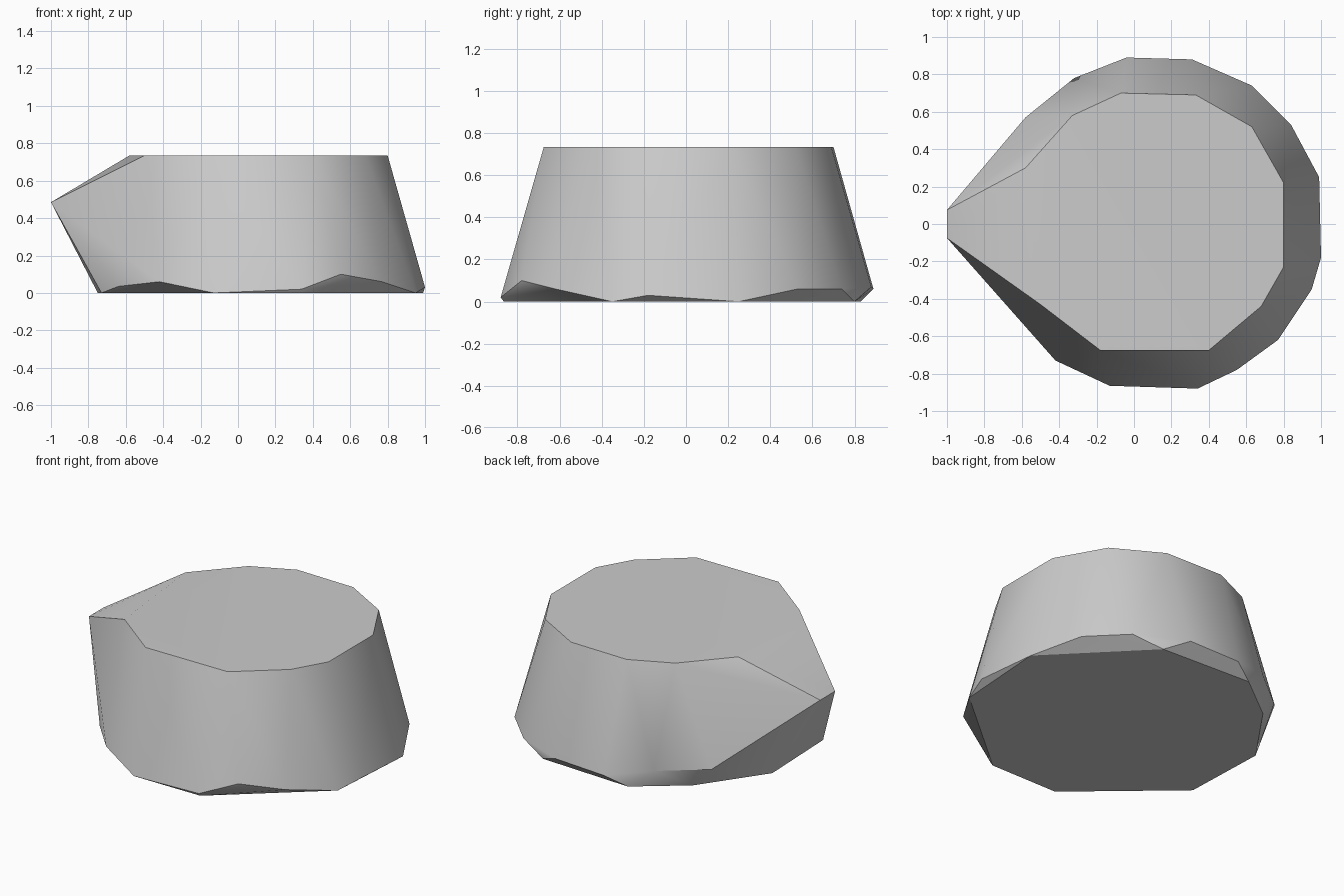
import bpy
import bmesh
import math

# Remove the default object
default = bpy.data.objects.get("Cube")
if default:
    bpy.data.objects.remove(default, do_unlink=True)


def make_material(name, colour):
    mat = bpy.data.materials.new(name)
    mat.use_nodes = True
    mat.diffuse_color = colour
    mat.node_tree.nodes["Principled BSDF"].inputs["Base Color"].default_value = colour
    return mat


def ring(outline, height):
    """Lift a flat outline to one height."""
    return [(x, y, height) for x, y in outline]


def make_hull(name, points, mat):
    """Wrap a closed convex skin around the given profile points."""
    bm = bmesh.new()
    for point in points:
        bm.verts.new(point)
    result = bmesh.ops.convex_hull(bm, input=bm.verts)
    unused = {v for v in result["geom_interior"] + result["geom_unused"]
              if isinstance(v, bmesh.types.BMVert) and v.is_valid}
    bmesh.ops.delete(bm, geom=list(unused), context="VERTS")
    # Merge flat triangles of the lid and base into single faces
    bmesh.ops.dissolve_limit(bm, angle_limit=math.radians(0.5),
                             verts=bm.verts, edges=bm.edges)
    bmesh.ops.recalc_face_normals(bm, faces=bm.faces)
    mesh = bpy.data.meshes.new(name)
    bm.to_mesh(mesh)
    bm.free()
    obj = bpy.data.objects.new(name, mesh)
    bpy.context.collection.objects.link(obj)
    mesh.materials.append(mat)
    bpy.ops.object.select_all(action="DESELECT")
    obj.select_set(True)
    bpy.context.view_layer.objects.active = obj
    bpy.ops.object.shade_smooth_by_angle(angle=math.radians(30))
    return obj


# Flat top rim
top_rim = ring([
    (.8, .22), (.63, .52), (.33, .69), (-.07, .7), (-.33, .58), (-.58, .3),
    (-.5, -.43), (-.18, -.675), (.4, -.675), (.68, -.44), (.8, -.23),
], .735)

# Blunt spout tip, mirrored front to back
spout_tip = [(-1, side * .075, .485) for side in (-1, 1)]

# Uneven widest edge just above the ground
lower_edge = [
    (1, -.18, .03), (.84, .53, .06), (.63, .74, .06), (.31, .88, .07),
    (-.04, .89, .06), (-.32, .78, .12), (-.58, .57, .12), (-.64, -.48, .035),
    (-.42, -.73, .06), (.34, -.88, .02), (.55, -.78, .1), (.77, -.62, .06),
]

# Ground outline
base = ring([
    (.99, .25), (.45, .8), (-.17, .83), (-.47, .6), (-.75, .2),
    (-.73, -.34), (-.13, -.865), (.34, -.865), (.95, -.35),
], 0)

grey = make_material("plain_grey", (.6, .6, .6, 1))
make_hull("spouted_bowl_body", top_rim + spout_tip + lower_edge + base, grey)
